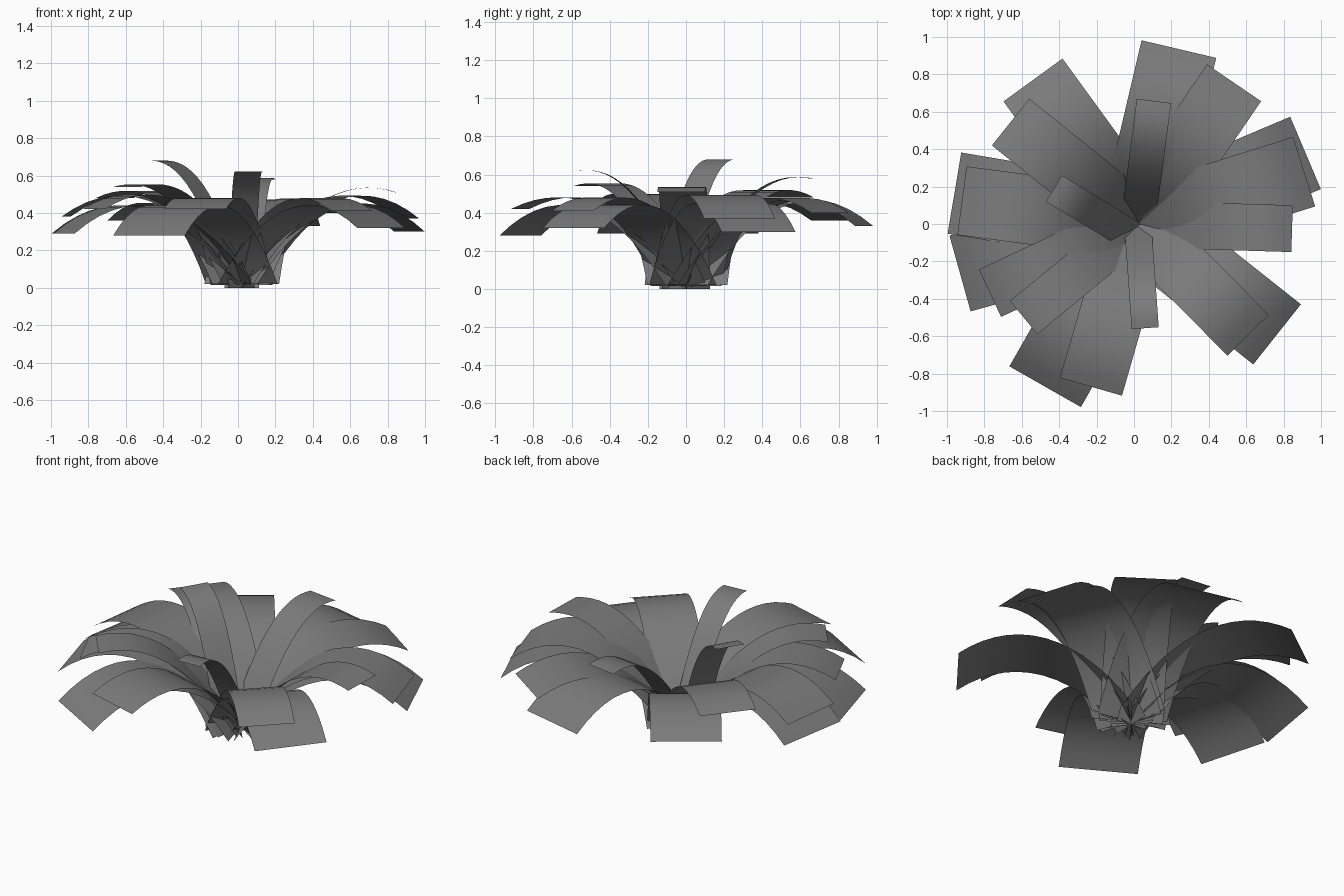
import bpy, bmesh
from mathutils import Vector

cube = bpy.data.objects.get("Cube")
if cube:
    bpy.data.objects.remove(cube, do_unlink=True)

grey = bpy.data.materials.new("leaf grey")
grey.use_nodes = True
colour = (0.2, 0.2, 0.2, 1)
grey.diffuse_color = colour
grey.node_tree.nodes["Principled BSDF"].inputs["Base Color"].default_value = colour

STEPS = 14


def leaf(name, base, spread, x, y, width, peak, tip, root=(0.02, 0.0)):
    """Arching strip of constant width from the root to a tip at x, y."""
    start = Vector((*root, 0))
    reach = Vector((x, y, 0)) - start
    side = Vector((-reach.y, reach.x, 0)).normalized() * width / 2
    # Control height that makes the arch top out at the peak
    crown = (peak - 0.22 * tip) / 0.74
    bm = bmesh.new()
    rows = []
    for i in range(STEPS + 1):
        t = i / STEPS
        a, b, c, d = (1 - t) ** 3, 3 * t * (1 - t) ** 2, 3 * t * t * (1 - t), t ** 3
        centre = start + reach * (spread[0] * b + spread[1] * c + d)
        centre.z = a * base + (0.9 * b + 1.07 * c) * crown + d * tip
        rows.append([bm.verts.new(centre + side * s) for s in (-1, 0, 1)])
    for low, high in zip(rows, rows[1:]):
        for k in range(2):
            face = bm.faces.new((low[k], high[k], high[k + 1], low[k + 1]))
            face.smooth = True
    mesh = bpy.data.meshes.new(name)
    bm.to_mesh(mesh)
    bm.free()
    mesh.materials.append(grey)
    bpy.context.collection.objects.link(bpy.data.objects.new(name, mesh))


# Large drooping outer leaves: tip x, tip y, width, peak height, tip height
outer = [
    (0.24, 0.935, 0.41, 0.48, 0.33),
    (0.917, 0.38, 0.42, 0.46, 0.30),
    (0.765, -0.59, 0.41, 0.45, 0.32),
    (-0.475, -0.87, 0.44, 0.45, 0.28),
    (-0.93, -0.265, 0.42, 0.45, 0.29),
    (-0.96, 0.165, 0.44, 0.45, 0.29),
    (-0.54, 0.77, 0.39, 0.46, 0.36),
]
# Middle ring
middle = [
    (0.535, 0.755, 0.35, 0.48, 0.40),
    (0.91, 0.28, 0.39, 0.50, 0.37),
    (0.61, -0.595, 0.31, 0.48, 0.41),
    (-0.23, -0.87, 0.345, 0.48, 0.42),
    (-0.77, -0.37, 0.28, 0.50, 0.42),
    (-0.92, 0.125, 0.37, 0.50, 0.38),
    (-0.66, 0.545, 0.32, 0.51, 0.48),
]
# Narrow upright inner leaves
inner = [
    (0.845, -0.025, 0.25, 0.52, 0.51),
    (0.06, -0.557, 0.145, 0.58, 0.62),
    (-0.59, -0.50, 0.23, 0.53, 0.54),
    (-0.428, 0.19, 0.165, 0.62, 0.68, (0.0, -0.07)),
    (0.107, 0.658, 0.185, 0.555, 0.58),
]
# Ring name, leaves, base height, how far out the arch controls sit
rings = [
    ("outer", outer, 0.02, (0.32, 0.68)),
    ("middle", middle, 0.015, (0.33, 0.68)),
    ("inner", inner, 0.0, (0.4, 0.71)),
]
for ring, leaves, base, spread in rings:
    for n, values in enumerate(leaves, 1):
        leaf(f"{ring}_leaf_{n}", base, spread, *values)
